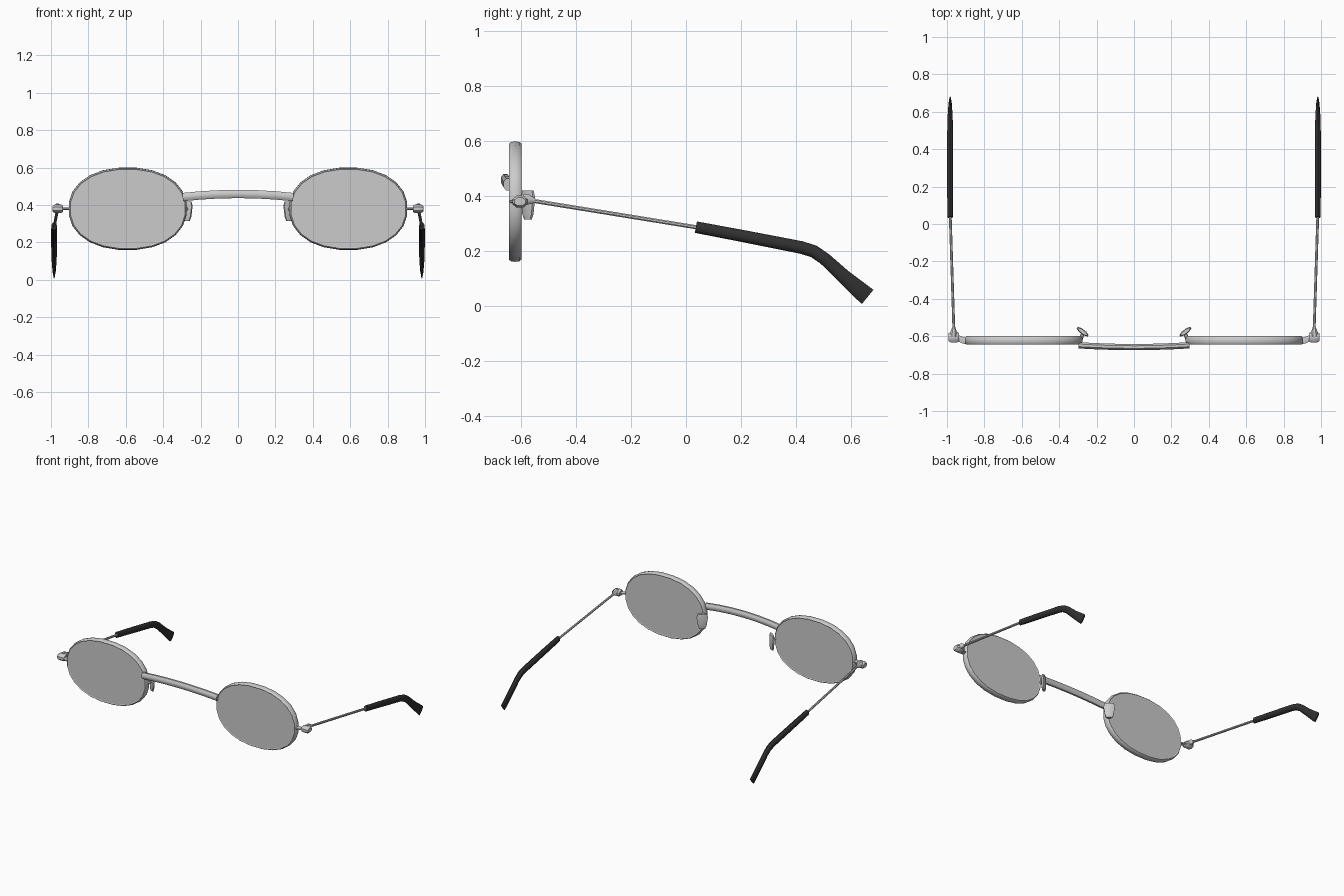
import bpy, bmesh, math
from mathutils import Vector

if "Cube" in bpy.data.objects:
    bpy.data.objects.remove(bpy.data.objects["Cube"])

dark = bpy.data.materials.new("dark_plastic")
dark.diffuse_color = (0.03, 0.03, 0.03, 1)
dark.use_nodes = True
dark.node_tree.nodes["Principled BSDF"].inputs["Base Color"].default_value = dark.diffuse_color


def finish(name, bm, mirror=True, mat=None, angle=40):
    bmesh.ops.recalc_face_normals(bm, faces=bm.faces)
    me = bpy.data.meshes.new(name)
    bm.to_mesh(me)
    bm.free()
    ob = bpy.data.objects.new(name, me)
    bpy.context.collection.objects.link(ob)
    if mat:
        me.materials.append(mat)
    bpy.ops.object.select_all(action='DESELECT')
    ob.select_set(True)
    bpy.context.view_layer.objects.active = ob
    bpy.ops.object.shade_smooth_by_angle(angle=math.radians(angle))
    if mirror:
        ob.modifiers.new("mirror", 'MIRROR').use_clip = False
    return ob


def skin(bm, rings, closed=False):
    n = len(rings[0])
    pairs = list(zip(rings, rings[1:]))
    if closed:
        pairs.append((rings[-1], rings[0]))
    for a, b in pairs:
        for i in range(n):
            j = (i + 1) % n
            bm.faces.new((a[i], a[j], b[j], b[i]))
    if not closed:
        bm.faces.new(rings[0])
        bm.faces.new(rings[-1])


def sweep(name, stations, u, n=8, **kw):
    """Stations are (x, y, z, half size along u, half size across u)."""
    bm = bmesh.new()
    u = Vector(u)
    pts = [Vector(s[:3]) for s in stations]
    rings = []
    for i, s in enumerate(stations):
        t = (pts[min(i + 1, len(pts) - 1)] - pts[max(i - 1, 0)]).normalized()
        uu = (u - t * u.dot(t)).normalized()
        v = t.cross(uu)
        rings.append([bm.verts.new(pts[i]
                      + uu * s[3] * math.cos(2 * math.pi * (k + .5) / n)
                      + v * s[4] * math.sin(2 * math.pi * (k + .5) / n))
                      for k in range(n)])
    skin(bm, rings)
    return finish(name, bm, **kw)


def oval(bm, inset, y, n=24):
    ring = []
    for k in range(n):
        a = 2 * math.pi * (k + .5) / n
        c, s = math.cos(a), math.sin(a)
        p = 2 / 2.2
        ring.append(bm.verts.new((
            0.59 + (0.317 - inset) * math.copysign(abs(c) ** p, c), y,
            0.38 + (0.221 - inset) * math.copysign(abs(s) ** p, s))))
    return ring


# Rims: rounded band around each lens
bm = bmesh.new()
skin(bm, [oval(bm, d, y) for d, y in (
    (.014, -.641), (.008, -.645), (.002, -.638), (0, -.6225),
    (.002, -.607), (.008, -.600), (.014, -.604))], closed=True)
finish("rim", bm)

# Lenses
bm = bmesh.new()
skin(bm, [oval(bm, .011, -.642), oval(bm, .011, -.603)])
finish("lens", bm)

# Bridge: shallow arch in front of the rims
sweep("bridge", [(x, -.649 - .009 * (1 - (x / .29) ** 2),
                  .443 + .016 * (1 - (x / .29) ** 2), .018, .024)
                 for x in (-.295, -.2, -.1, 0, .1, .2, .295)],
      (0, 1, 0), mirror=False)

# Nose pads: tilted plates, wider at the top, with a short stem
d = Vector((.8, .6, 0))
sweep("nose_pad", [(.275, -.576, .315, .020, .010),
                   (.275, -.576, .335, .030, .013),
                   (.275, -.576, .395, .040, .013),
                   (.275, -.576, .420, .032, .010)], d)
sweep("nose_pad_stem", [(.285, -.620, .385, .01, .01),
                        (.272, -.577, .375, .01, .01)], (0, 0, 1), n=6)

# Hinges: flat lug, barrel and arm root
sweep("hinge_lug", [(.890, -.628, .38, .018, .007),
                    (.915, -.622, .38, .019, .007),
                    (.950, -.606, .38, .018, .007)], (0, 1, 0), n=6)
sweep("hinge_barrel", [(.936, -.605, .38, .024, .018),
                       (.945, -.605, .38, .030, .024),
                       (.980, -.605, .38, .030, .024),
                       (.992, -.605, .38, .022, .016)], (0, 1, 0))
sweep("hinge_root", [(.965, -.60, .387, .022, .022),
                     (.964, -.575, .388, .018, .020),
                     (.963, -.55, .383, .008, .009)], (1, 0, 0))

# Arms: thin wires
sweep("arm", [(.963, -.57, .385, .008, .008),
              (.983, .06, .283, .008, .008)], (1, 0, 0), n=8)

# Temple tips: dark sleeves, bent down and flattened at the end
sweep("temple_tip", [(.983, .036, .287, .015, .021),
                     (.983, .20, .256, .017, .022),
                     (.983, .42, .213, .017, .023),
                     (.983, .465, .199, .017, .023),
                     (.983, .505, .172, .016, .023),
                     (.983, .575, .107, .014, .026),
                     (.983, .640, .051, .009, .032),
                     (.983, .662, .033, .005, .033)], (1, 0, 0), n=10, mat=dark)
